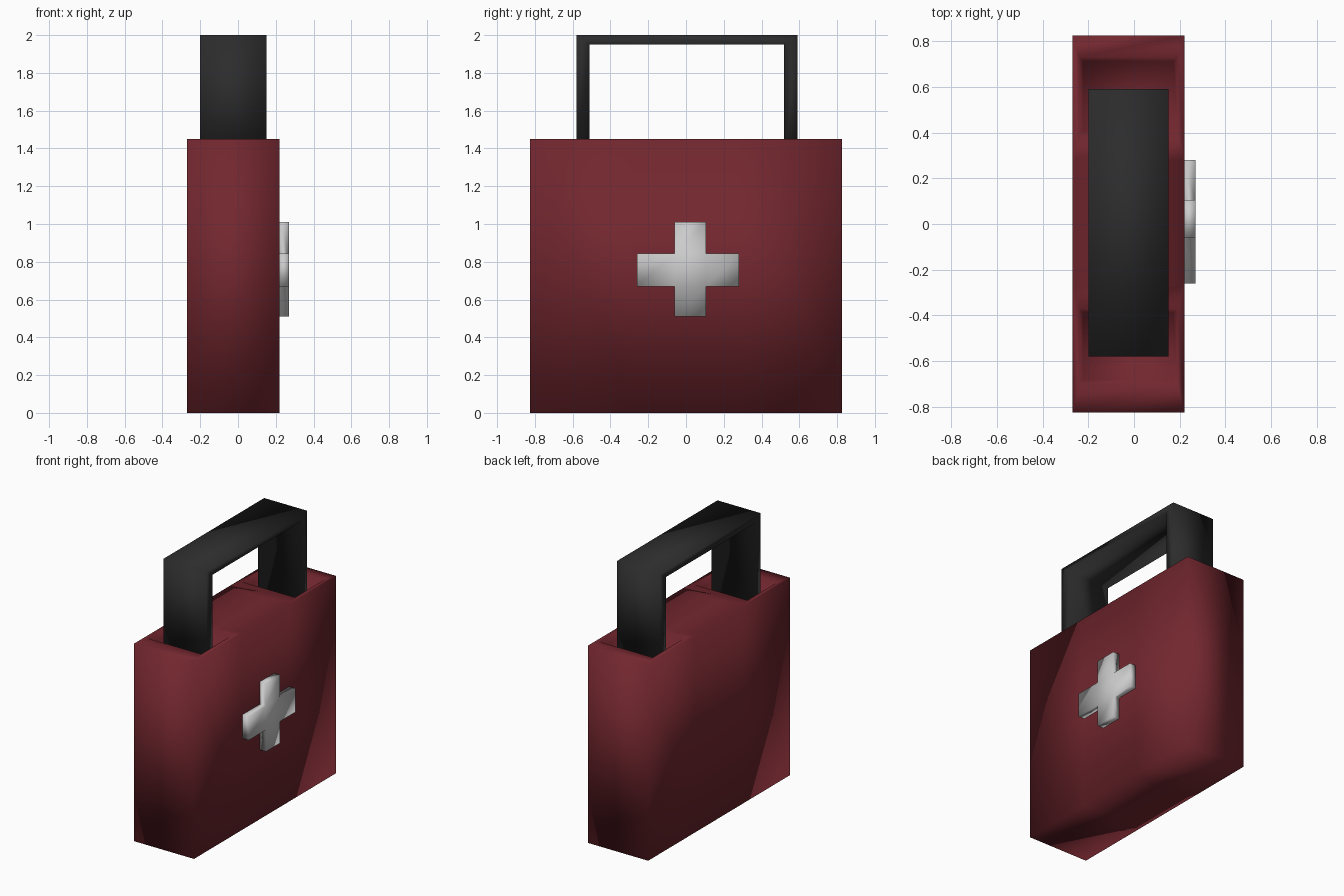
import bpy, bmesh
from mathutils import Vector

if "Cube" in bpy.data.objects:
    bpy.data.objects.remove(bpy.data.objects["Cube"])


def finish(bm, name, color=None):
    bmesh.ops.recalc_face_normals(bm, faces=bm.faces)
    for f in bm.faces:
        f.smooth = True
    me = bpy.data.meshes.new(name)
    bm.to_mesh(me)
    bm.free()
    ob = bpy.data.objects.new(name, me)
    bpy.context.collection.objects.link(ob)
    if color:
        mat = bpy.data.materials.new(name + "_colour")
        mat.diffuse_color = (*color, 1)
        mat.use_nodes = True
        mat.node_tree.nodes["Principled BSDF"].inputs["Base Color"].default_value = mat.diffuse_color
        me.materials.append(mat)
    return ob


def slab(name, quads, x0, x1, color=None):
    """Extrude a flat patch of (y, z) quads along x."""
    bm = bmesh.new()
    for q in quads:
        bm.faces.new([bm.verts.new((x0, y, z)) for y, z in q])
    bmesh.ops.remove_doubles(bm, verts=bm.verts, dist=1e-4)
    ext = bmesh.ops.extrude_face_region(bm, geom=bm.faces[:], use_keep_orig=True)
    for v in ext["geom"]:
        if isinstance(v, bmesh.types.BMVert):
            v.co.x = x1
    return finish(bm, name, color)


def rect(y0, y1, z0, z1):
    return [(y0, z0), (y1, z0), (y1, z1), (y0, z1)]


# case body with a tapered pocket at each end of the top
X0, X1, Y0, Y1, TOP = -0.27, 0.22, -0.825, 0.825, 1.45
bm = bmesh.new()
bmesh.ops.create_cube(bm, size=1)
for v in bm.verts:
    v.co = Vector((X0 if v.co.x < 0 else X1, Y0 if v.co.y < 0 else Y1,
                   0 if v.co.z < 0 else TOP))
for y in (-0.27, 0.28):
    bmesh.ops.bisect_plane(bm, geom=bm.verts[:] + bm.edges[:] + bm.faces[:],
                           plane_co=(0, y, 0), plane_no=(0, 1, 0))
ends = [f for f in bm.faces if f.normal.z > 0.9 and abs(f.calc_center_median().y) > 0.3]
for f in ends:
    lo, hi = (-0.70, -0.37) if f.calc_center_median().y < 0 else (0.39, 0.73)
    bmesh.ops.inset_region(bm, faces=[f], thickness=0.03)
    mx, my = f.calc_center_median().xy
    for v in f.verts:
        v.co = (-0.24 if v.co.x < mx else 0.19, lo if v.co.y < my else hi, TOP)
    bmesh.ops.inset_region(bm, faces=[f], thickness=0.025)
    for v in f.verts:
        v.co.z = TOP - 0.1
finish(bm, "case_body", (0.17, 0.02, 0.028))

# carrying handle standing in the pockets
a, b, c, d, low, under, up = -0.58, -0.51, 0.52, 0.59, 1.35, 1.95, 2.0
slab("handle", [[(a, low), (b, low), (b, under), (a, up)],
                [(a, up), (b, under), (c, under), (d, up)],
                [(d, up), (c, under), (c, low), (d, low)]],
     -0.20, 0.15, (0.025, 0.025, 0.025))

# raised cross on one broad side
slab("cross", [rect(-0.26, -0.06, 0.67, 0.845), rect(-0.06, 0.105, 0.67, 0.845),
               rect(0.105, 0.28, 0.67, 0.845), rect(-0.06, 0.105, 0.51, 0.67),
               rect(-0.06, 0.105, 0.845, 1.01)],
     0.215, 0.27, (0.6, 0.6, 0.6))
